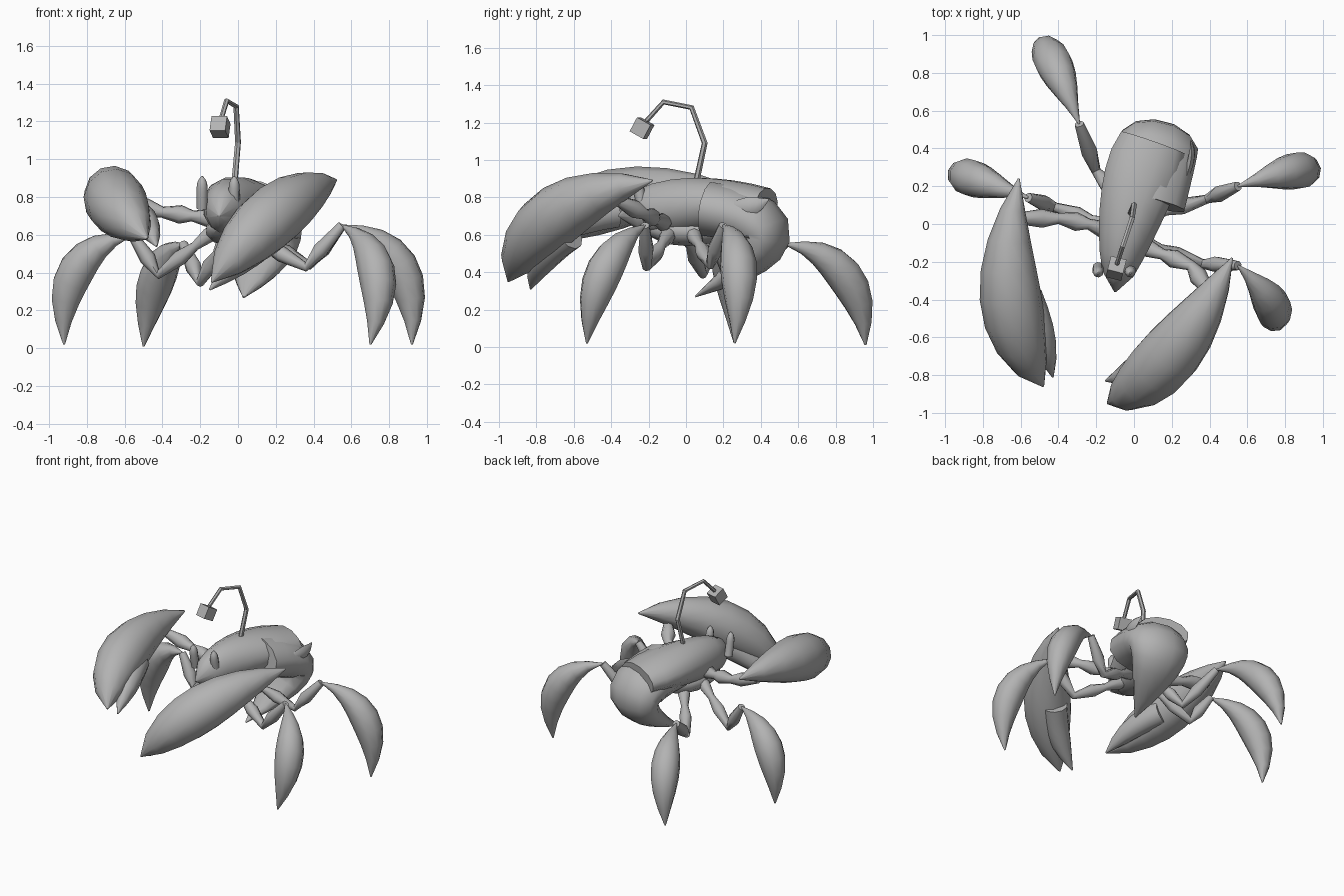
import bpy, bmesh, math
from mathutils import Vector

cube = bpy.data.objects.get("Cube")
if cube:
    bpy.data.objects.remove(cube, do_unlink=True)

grey = bpy.data.materials.new("shell_grey")
grey.use_nodes = True
shade = (.45, .45, .45, 1)
grey.diffuse_color = shade
grey.node_tree.nodes["Principled BSDF"].inputs["Base Color"].default_value = shade


def finish(bm, name, angle):
    """Turn a bmesh into a shaded grey object."""
    bmesh.ops.recalc_face_normals(bm, faces=bm.faces)
    mesh = bpy.data.meshes.new(name)
    bm.to_mesh(mesh)
    bm.free()
    mesh.materials.append(grey)
    obj = bpy.data.objects.new(name, mesh)
    bpy.context.collection.objects.link(obj)
    bpy.ops.object.select_all(action='DESELECT')
    obj.select_set(True)
    bpy.context.view_layer.objects.active = obj
    bpy.ops.object.shade_smooth_by_angle(angle=math.radians(angle))
    return obj


def arc(start, middle, end, steps=8):
    """Points on a smooth bend through three places."""
    start, middle, end = Vector(start), Vector(middle), Vector(end)
    pull = middle * 2 - (start + end) / 2
    for i in range(steps + 1):
        t = i / steps
        yield start.lerp(pull, t).lerp(pull.lerp(end, t), t)


def loft(name, path, width, height, side, sides=10, angle=50):
    """Skin elliptical rings along a path; width and height are rules of t."""
    bm = bmesh.new()
    points = [Vector(p) for p in path]
    last = len(points) - 1
    rings = []
    for i, point in enumerate(points):
        t = i / last
        tangent = (points[min(i + 1, last)] - points[max(i - 1, 0)]).normalized()
        across = Vector(side)
        across = (across - tangent * across.dot(tangent)).normalized()
        up = across.cross(tangent)
        turns = [math.tau * (k + .5) / sides for k in range(sides)]
        rings.append([bm.verts.new(point + across * max(width(t), .005) * math.cos(a)
                                   + up * max(height(t), .005) * math.sin(a)) for a in turns])
    for ring, following in zip(rings, rings[1:]):
        for k in range(sides):
            j = (k + 1) % sides
            bm.faces.new((ring[k], ring[j], following[j], following[k]))
    bm.faces.new(rings[0])
    bm.faces.new(rings[-1])
    return finish(bm, name, angle)


def teardrop(radius, power=1, skew=1):
    """Profile that swells in the middle, or later if skewed, and closes at both ends."""
    return lambda t: radius * max(math.sin(math.pi * t ** skew), 0) ** power


def taper(radius, power):
    """Profile that starts full and narrows to a point."""
    return lambda t: radius * (1 - t ** power)


def limb(name, joints, radius):
    """Thin jointed limb, swollen between its pinched joints."""
    joints = [Vector(j) for j in joints]
    path = [joints[0]]
    for a, b in zip(joints, joints[1:]):
        path += [a.lerp(b, .4), b]
    segments = len(joints) - 1

    def swell(t):
        return radius * (.7 + .5 * abs(math.sin(math.pi * segments * t)))
    loft(name, path, swell, swell, (.3, 1, .2), 8)


# Carapace and head
heading = (1, -.25, 0)
loft("carapace", arc((-.1, -.36, .7), (-.02, .04, .76), (.1, .43, .75)),
     lambda t: .245 * t ** .5 * (1 - .25 * t ** 6),
     lambda t: .15 * math.sin(2.4 * t ** .5), heading, 12)

# Curled abdomen ending in a pointed tail
loft("abdomen", arc((.06, .12, .74), (.13, .42, .58), (.03, .05, .27), 10),
     taper(.22, 4), taper(.15, 3), heading, 12)

# Torn shell edge standing out over the abdomen
loft("shell_flap", arc((.24, .16, .74), (.3, .33, .75), (.3, .44, .79)),
     teardrop(.02), teardrop(.05), heading, 6)

# Chest where the limbs meet
loft("chest", arc((-.1, -.25, .65), (-.04, 0, .62), (.08, .3, .64)),
     teardrop(.12, .6), teardrop(.08, .6), heading)

# Eye stalks
for name, x in (("right_eye", -.19), ("left_eye", -.02)):
    loft(name, arc((x, -.23, .74), (x, -.25, .83), (x, -.26, .91)),
         taper(.03, 8), taper(.03, 8), heading, 8)

# Legs: hip, elbow and knee, then a teardrop foot through belly to tip
legs = {
    "left_front": ((0, -.08, .62), (.36, -.21, .43), (.55, -.22, .65), (.73, -.43, .42), (.7, -.53, .02)),
    "left_back": ((.03, .03, .62), (.38, .13, .44), (.55, .2, .65), (.85, .28, .44), (.92, .26, .02)),
    "right_front": ((-.1, -.02, .64), (-.42, .09, .39), (-.56, .14, .6), (-.85, .24, .42), (-.92, .26, .02)),
    "right_back": ((-.05, .1, .6), (-.2, .28, .35), (-.29, .53, .55), (-.42, .84, .39), (-.5, .96, .01)),
}
for name, (hip, elbow, knee, belly, tip) in legs.items():
    limb(name + "_leg", (hip, Vector(hip).lerp(Vector(elbow), .4), elbow, knee), .036)
    out = Vector(tip) - Vector(knee)
    loft(name + "_foot", arc(knee, belly, tip), teardrop(.1, .9, 1.1),
         teardrop(.1, .9, 1.1), (-out.y, out.x, 0))

# Claw arms
limb("right_arm", ((-.09, -.06, .68), (-.24, 0, .7), (-.4, .03, .72), (-.62, .03, .78)), .042)
limb("left_arm", ((0, -.1, .66), (.15, -.16, .68), (.3, -.22, .71), (.4, -.36, .78)), .042)

# Claws: a big upper shell over a slim lower finger
claws = {
    "left": ((-.75, .65, 0),
             ((.52, -.18, .89), (.2, -.68, .71), (-.14, -.95, .35)),
             ((.18, -.62, .6), (.02, -.76, .47), (-.15, -.83, .31))),
    "right": ((1, .1, -.35),
              ((-.61, .24, .86), (-.655, -.38, .79), (-.48, -.86, .58)),
              ((-.57, -.38, .72), (-.49, -.6, .66), (-.43, -.81, .54))),
}
for name, (side, shell, finger) in claws.items():
    loft(name + "_claw", arc(*shell), teardrop(.165, .7, 1.15), teardrop(.165, .7, 1.15), side, 12)
    loft(name + "_claw_finger", arc(*finger, 5), taper(.085, 3), taper(.085, 3), side)

# Bent antenna with a hanging box
stalk = ((-.02, .05, .86), (0, .1, 1.09), (-.01, .03, 1.28), (-.06, -.12, 1.31), (-.09, -.21, 1.21))
loft("antenna", stalk, lambda t: .017 - .004 * t, lambda t: .017 - .004 * t, heading, 6, 25)
bm = bmesh.new()
bmesh.ops.create_cube(bm, size=.085)
box = finish(bm, "antenna_box", 20)
box.location = (-.095, -.235, 1.17)
box.rotation_euler = (-.5, 0, -.25)
